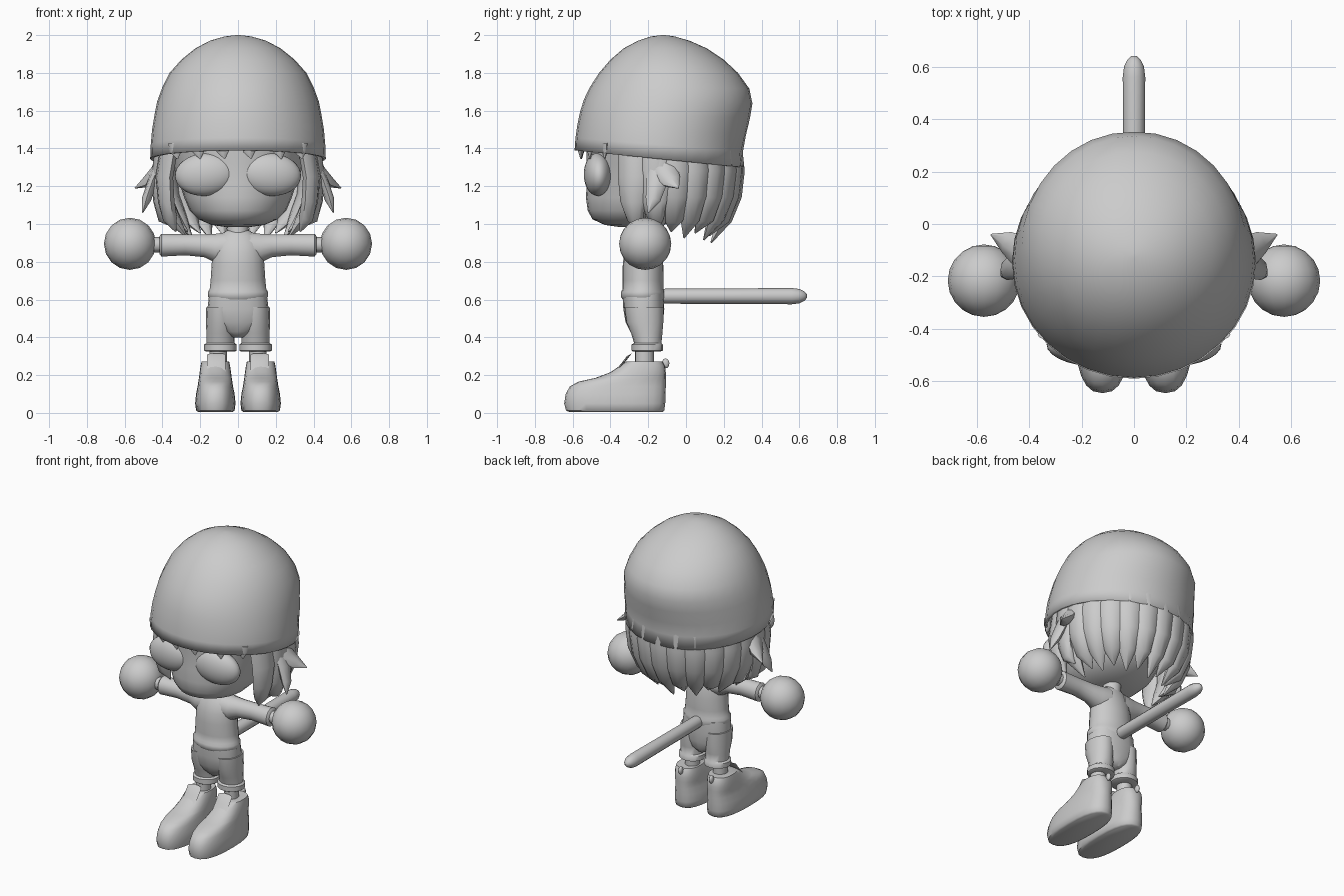
import bpy, bmesh, math
from math import sin, cos, pi
from mathutils import Vector as V

grey = bpy.data.materials.new("light grey")
grey.diffuse_color = (0.6, 0.6, 0.6, 1)


def finish(ob, angle=50):
    ob.data.materials.append(grey)
    bpy.ops.object.select_all(action='DESELECT')
    ob.select_set(True)
    bpy.context.view_layer.objects.active = ob
    bpy.ops.object.shade_smooth_by_angle(angle=math.radians(angle))
    return ob


def loft(name, rings, n=16, power=1.0, caps=(True, True), warp=None, angle=50):
    """Skin through rings given as (centre, half axis u, half axis v)."""
    bm = bmesh.new()
    rows = []
    for c, u, v in rings:
        row = []
        for i in range(n):
            a = 2 * pi * i / n
            s, t = [math.copysign(abs(f) ** power, f) for f in (cos(a), sin(a))]
            p = V(c) + V(u) * s + V(v) * t
            row.append(bm.verts.new(warp(p) if warp else p))
        rows.append(row)
    for a, b in zip(rows, rows[1:]):
        for i in range(n):
            j = (i + 1) % n
            bm.faces.new((a[i], a[j], b[j], b[i]))
    if caps[0]:
        bm.faces.new(rows[0][::-1])
    if caps[1]:
        bm.faces.new(rows[-1])
    bmesh.ops.recalc_face_normals(bm, faces=bm.faces)
    me = bpy.data.meshes.new(name)
    bm.to_mesh(me)
    bm.free()
    ob = bpy.data.objects.new(name, me)
    bpy.context.collection.objects.link(ob)
    return finish(ob, angle)


def stack(name, rows, x=0, **kw):
    """Rows of (z, front y, back y, half width)."""
    return loft(name, [((x, (f + b) / 2, z), (w, 0, 0), (0, (b - f) / 2, 0))
                       for z, f, b, w in rows], **kw)


def ball(name, loc, scale, seg=20, rings=14, rot=(0, 0, 0)):
    bpy.ops.mesh.primitive_uv_sphere_add(segments=seg, ring_count=rings, location=loc, rotation=rot)
    ob = bpy.context.object
    ob.name, ob.scale = name, scale
    return finish(ob, 60)


def lock(name, path, widths, thick, out):
    """Tapered, flattened hair strand; out is the direction it faces."""
    out = V(out).normalized()
    rings = []
    for i, p in enumerate(path):
        t = (V(path[min(i + 1, len(path) - 1)]) - V(path[max(i - 1, 0)])).normalized()
        u = t.cross(out).normalized()
        rings.append((p, u * widths[i], u.cross(t) * min(thick, widths[i])))
    return loft(name, rings, n=8)


# Beanie: tilted rim, bulging back and soft folds
def beanie(p):
    low = max(0, min(1, (1.75 - p.z) / 0.4))
    back = max(0, p.y + 0.1)
    k = 1 + 0.07 * back * sin(p.z * 38 + 5 * abs(p.x)) * low
    return V((p.x * k, p.y * k, p.z - 0.1 * (p.y + 0.145) * low))


hat = stack("beanie", [
    (1.345, -.59, .30, .465), (1.42, -.585, .305, .462), (1.50, -.575, .315, .455),
    (1.58, -.56, .34, .442), (1.65, -.54, .352, .428), (1.72, -.51, .335, .402),
    (1.80, -.46, .275, .362), (1.87, -.40, .20, .30), (1.93, -.33, .11, .225),
    (1.97, -.255, .02, .15), (1.993, -.185, -.06, .07), (2.0, -.13, -.11, .01)],
    n=32, caps=(False, True), warp=beanie)
rim = hat.modifiers.new("thickness", 'SOLIDIFY')
rim.thickness, rim.offset = 0.015, -1

# Head with rounded jaw
stack("head", [
    (.985, -.36, -.22, .07), (.995, -.43, -.12, .14), (1.025, -.495, -.03, .21),
    (1.07, -.52, .05, .255), (1.14, -.53, .11, .285), (1.22, -.525, .17, .31),
    (1.32, -.525, .20, .35), (1.45, -.53, .22, .38)], n=28)
stack("neck", [(.90, -.28, -.16, .06), (1.02, -.27, -.15, .055)])

# Torso with shirt hem
stack("shirt", [
    (.60, -.335, -.115, .145), (.615, -.345, -.112, .158), (.64, -.345, -.112, .16),
    (.655, -.335, -.118, .15), (.70, -.335, -.118, .145), (.78, -.335, -.12, .14),
    (.85, -.328, -.13, .135), (.90, -.31, -.145, .125), (.935, -.29, -.155, .10),
    (.955, -.275, -.165, .075), (.965, -.265, -.175, .06)], n=20)

# Trouser seat
stack("trouser_seat", [
    (.40, -.27, -.15, .03), (.43, -.295, -.13, .09), (.48, -.32, -.122, .155),
    (.55, -.332, -.115, .162), (.63, -.335, -.118, .152)], n=20, power=.85)

# Tail: straight rounded rod
loft("tail", [((0, y, .618), (r, 0, 0), (0, 0, r)) for y, r in (
    (-.15, .036), (-.10, .04), (.25, .041), (.56, .043), (.60, .038), (.625, .026), (.64, .01))], n=12)

for s, side in ((-1, "right"), (1, "left")):
    # Arm, wrist and ball hand
    loft(side + "_sleeve", [((s * x, -.22, z), (0, r * .95, 0), (0, 0, r)) for x, z, r in (
        (.05, .875, .085), (.12, .872, .078), (.18, .885, .062), (.28, .89, .057),
        (.37, .888, .060), (.405, .888, .062), (.415, .888, .05))], n=14)
    loft(side + "_wrist", [((s * x, -.22, .89), (0, .04, 0), (0, 0, .04)) for x in (.40, .46)], n=12)
    ball(side + "_hand", (s * .572, -.216, .895), (.138, .138, .138), 16, 10, (pi / 2, 0, 0))

    # Trouser leg with cuff, then ankle
    stack(side + "_trouser_leg", [
        (.325, -.28, -.135, .078), (.33, -.288, -.122, .086), (.362, -.288, -.122, .086),
        (.37, -.275, -.13, .074), (.42, -.29, -.125, .074), (.48, -.315, -.12, .077),
        (.56, -.325, -.12, .075)], x=s * .093)
    stack(side + "_ankle", [(.20, -.27, -.17, .046), (.35, -.27, -.17, .046)], x=s * .105)

    # Shoe, tongue and heel loop
    stack(side + "_shoe", [
        (.004, -.615, -.125, .09), (.012, -.635, -.115, .102), (.05, -.645, -.11, .107),
        (.10, -.637, -.108, .102), (.14, -.615, -.107, .094), (.165, -.57, -.107, .09),
        (.185, -.48, -.107, .087), (.215, -.40, -.107, .083), (.25, -.35, -.112, .078),
        (.272, -.315, -.125, .073)], x=s * .12, n=24, power=.8)
    loft(side + "_shoe_tongue", [((s * .115, y, z), (.05, 0, 0), (0, .014, .008))
                                 for y, z in ((-.37, .22), (-.325, .275), (-.30, .308))], n=10)
    ball(side + "_heel_loop", (s * .115, -.108, .262), (.014, .02, .026), 10, 8)

    # Large oval eye
    ball(side + "_eye", (s * .172, -.468, 1.262), (.162, .073, .113), 24, 16,
         (0, s * .08, s * .06))

    # Side lock framing the face
    for i, (y, x, z, w) in enumerate(((-.28, .36, .96, .085), (-.17, .385, .99, .085))):
        lock(f"{side}_side_lock_{i}",
             [(s * x, y, 1.43), (s * (x + .03), y, 1.25), (s * (x + .02), y, 1.12),
              (s * x, y + .01, 1.03), (s * (x - .03), y + .03, z)],
             (w, w, w * .85, w * .55, .004), .04, (s, -.35, 0))

    # Flicked-out tufts
    lock(side + "_upper_flick", [(s * .39, -.13, 1.36), (s * .435, -.11, 1.28),
                                 (s * .48, -.075, 1.225), (s * .545, -.04, 1.19)],
         (.06, .07, .05, .003), .03, (s, 0, .6))
    lock(side + "_lower_flick", [(s * .41, -.15, 1.33), (s * .455, -.155, 1.22),
                                 (s * .485, -.175, 1.13), (s * .505, -.20, 1.06)],
         (.05, .055, .04, .003), .025, (s, 0, .2))

# Back hair: overlapping locks fanned round the head
COUNT = 13
for i in range(COUNT):
    a = pi * (-.03 + 1.06 * i / (COUNT - 1))
    c, q = cos(a), sin(a)
    long = .03 * (i % 2)
    path = [(c * r * 1.04, -.125 + q * r * .99, z) for r, z in (
        (.385, 1.42), (.40, 1.28), (.385, 1.15), (.335, 1.03), (.26, .90 + long + .03 * abs(c)))]
    lock(f"back_lock_{i}", path, (.085, .085, .078, .058, .004), .04, (c, q, 0))

# Fringe: small points below the beanie
for i, x in enumerate((-.33, -.21, -.08, .06, .22, .33)):
    y = -.13 - .43 * math.sqrt(1 - (x / .46) ** 2)
    lock(f"fringe_{i}", [(x, y, 1.43), (x, y, 1.385), (x + .01, y, 1.345)],
         (.04, .034, .003), .015, (x * .8, -1, 0))
